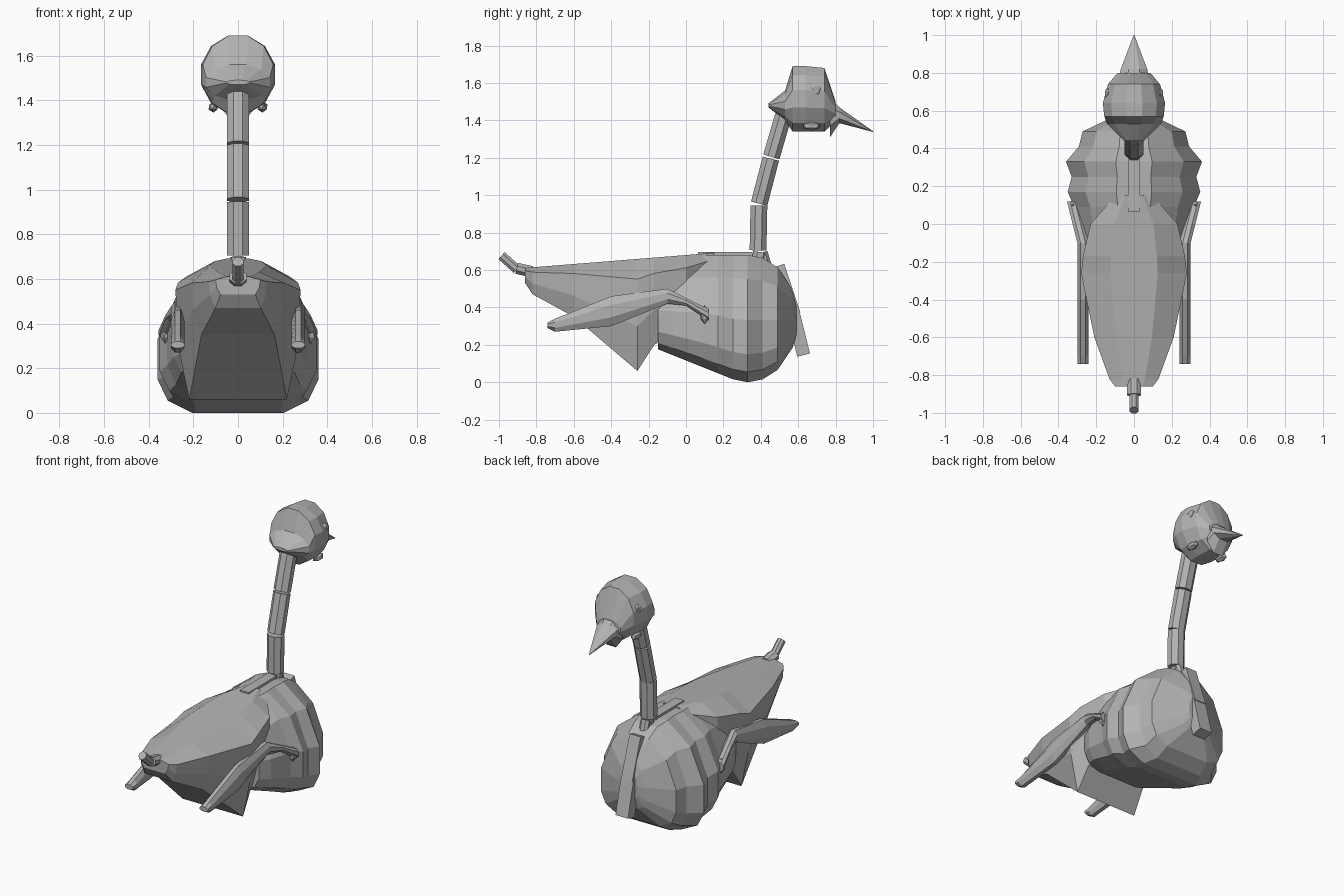
import bpy, bmesh, math
from mathutils import Matrix, Vector

default_cube = bpy.data.objects.get("Cube")
if default_cube:
    bpy.data.objects.remove(default_cube)

shade = 0.45
grey = bpy.data.materials.new("plain grey")
grey.use_nodes = True
grey.diffuse_color = (shade, shade, shade, 1)
grey.node_tree.nodes["Principled BSDF"].inputs["Base Color"].default_value = grey.diffuse_color


def finish(name, bm):
    bmesh.ops.recalc_face_normals(bm, faces=bm.faces[:])
    mesh = bpy.data.meshes.new(name)
    bm.to_mesh(mesh)
    bm.free()
    mesh.materials.append(grey)
    bpy.context.collection.objects.link(bpy.data.objects.new(name, mesh))


def loft(name, rings):
    """Skin closed rings of equal length and cap both ends."""
    bm = bmesh.new()
    loops = [[bm.verts.new(point) for point in ring] for ring in rings]
    for near, far in zip(loops, loops[1:]):
        for i in range(len(near)):
            bm.faces.new((near[i - 1], near[i], far[i], far[i - 1]))
    bm.faces.new(loops[0])
    bm.faces.new(loops[-1])
    finish(name, bm)


def polygon(sides):
    """Corners of a flat-topped polygon that reaches one unit each way."""
    reach = math.cos(math.pi / sides)
    angles = [(i + 0.5) * math.tau / sides for i in range(sides)]
    return [(math.sin(angle) / reach, math.cos(angle) / reach) for angle in angles]


def ring(y, width, low, high, sides=8, waist=0.5, shift=0):
    """Upright section; a low waist gives it a squarer underside."""
    middle = low + (high - low) * waist
    points = []
    for across, up in polygon(sides):
        if up < 0:
            across = math.copysign(abs(across) ** (waist / (1 - waist)), across)
        half_height = high - middle if up > 0 else middle - low
        points.append((shift + across * width, y, middle + up * half_height))
    return points


def bar(name, start, end, width, depth, sides=8):
    """Prism between two (y, z) points on the centre line."""
    start, end = Vector((0, *start)), Vector((0, *end))
    sideways = Vector((1, 0, 0))
    direction = (end - start).normalized()
    normal = direction.cross(sideways)
    gap = direction * 0.005
    loft(name, [[centre + sideways * across * width + normal * up * depth
                 for across, up in polygon(sides)]
                for centre in (start + gap, end - gap)])


def lump(name, place, size):
    bm = bmesh.new()
    bmesh.ops.create_icosphere(bm, subdivisions=1, radius=1)
    bm.transform(Matrix.Translation(place) @ Matrix.Diagonal((*size, 1)))
    finish(name, bm)


# Ribbed breast: ridges deepening forwards, rounded off at the front
ribs = []
crest, centre_height = 0.33, 0.34
for i in range(11):
    y = min(0.08 * i - 0.15, 0.59)
    width = min(0.36, 0.3 + 0.3 * y) - 0.01 * (i - 2) * (i % 2)
    if y < crest:
        low, high = max(0, 0.4 * (0.29 - y)), min(0.68, 0.65 + 0.3 * y)
    else:
        taper = math.sqrt(1 - ((y - crest) / 0.27) ** 2)
        width *= taper ** 1.3
        low, high = centre_height * (1 - taper), centre_height * (1 + taper)
    ribs.append(ring(y, width, low, high, sides=12, waist=0.3))
loft("ribbed_breast", ribs)

# Back and rump with a deep wedge below: stations of y, width and underside
rump = []
for y, width, low in ((-0.86, 0.1, 0.53), (-0.82, 0.13, 0.47), (-0.6, 0.21, 0.35),
                      (-0.26, 0.28, 0.06), (-0.17, 0.27, 0.2), (0, 0.23, 0.3), (0.15, 0.1, 0.5)):
    high = 0.68 + 0.08 * y
    half = [(width * across, y, low + (high - low) * up)
            for across, up in ((0.45, 1), (1, 0.82), (0.96, 0.4), (0.78, 0))]
    rump.append(half + [(-x, y, z) for x, y, z in reversed(half)])
loft("back_and_rump", rump)

# Tail joints
bar("tail_base", (-0.82, 0.59), (-0.91, 0.61), 0.037, 0.03)
bar("tail_tip", (-0.9, 0.6), (-0.99, 0.68), 0.024, 0.025)

# Folded wings, each with a hook at the bend: stations of y, lower and upper edge
wing = ((-0.74, 0.29, 0.32), (-0.7, 0.27, 0.34), (-0.4, 0.3, 0.46),
        (-0.1, 0.42, 0.5), (0, 0.41, 0.45), (0.12, 0.33, 0.39))
for side, name in ((1, "left"), (-1, "right")):
    loft(name + "_wing", [ring(y, 0.03, low, high, shift=side * (0.27 + 0.25 * max(0, y + 0.1)))
                          for y, low, high in wing])
    lump(name + "_wing_hook", (side * 0.325, 0.1, 0.36), (0.025, 0.025, 0.05))
    lump(name + "_eye", (side * 0.137, 0.69, 1.56), (0.02, 0.035, 0.035))
    lump(name + "_cheek_knob", (side * 0.11, 0.67, 1.37), (0.025, 0.05, 0.025))

# Neck joints stacked end to end
joints = ((0.385, 0.7), (0.39, 0.95), (0.455, 1.2), (0.525, 1.44))
for name, start, end in zip(("lower", "middle", "upper"), joints, joints[1:]):
    bar("neck_" + name, start, end, 0.05, 0.045)
bar("neck_root_back", (0.38, 0.58), (0.4, 0.7), 0.035, 0.04)
bar("neck_root_front", (0.44, 0.6), (0.41, 0.7), 0.03, 0.025)

# Strips along the back and down the breast
bar("back_strip", (0.06, 0.68), (0.36, 0.68), 0.032, 0.015, sides=4)
bar("breast_strip_upper", (0.5, 0.63), (0.59, 0.36), 0.04, 0.025, sides=4)
bar("breast_strip_lower", (0.57, 0.38), (0.63, 0.14), 0.045, 0.035, sides=4)

# Head: rounded in plan, with stations of y, underside and crown
head = []
for y, low, high in ((0.44, 1.47, 1.49), (0.53, 1.4, 1.56), (0.57, 1.34, 1.69),
                     (0.64, 1.34, 1.69), (0.74, 1.34, 1.68), (0.8, 1.4, 1.5)):
    width = 0.165 * math.sqrt(1 - ((y - 0.63) / 0.2) ** 2)
    head.append(ring(y, width, low, high, sides=12))
loft("head", head)

# Beak drawn out to a drooping point
loft("beak", [ring(0.77, 0.08, 1.31, 1.52), ring(0.82, 0.07, 1.385, 1.47),
              ring(1, 0.002, 1.338, 1.342)])
